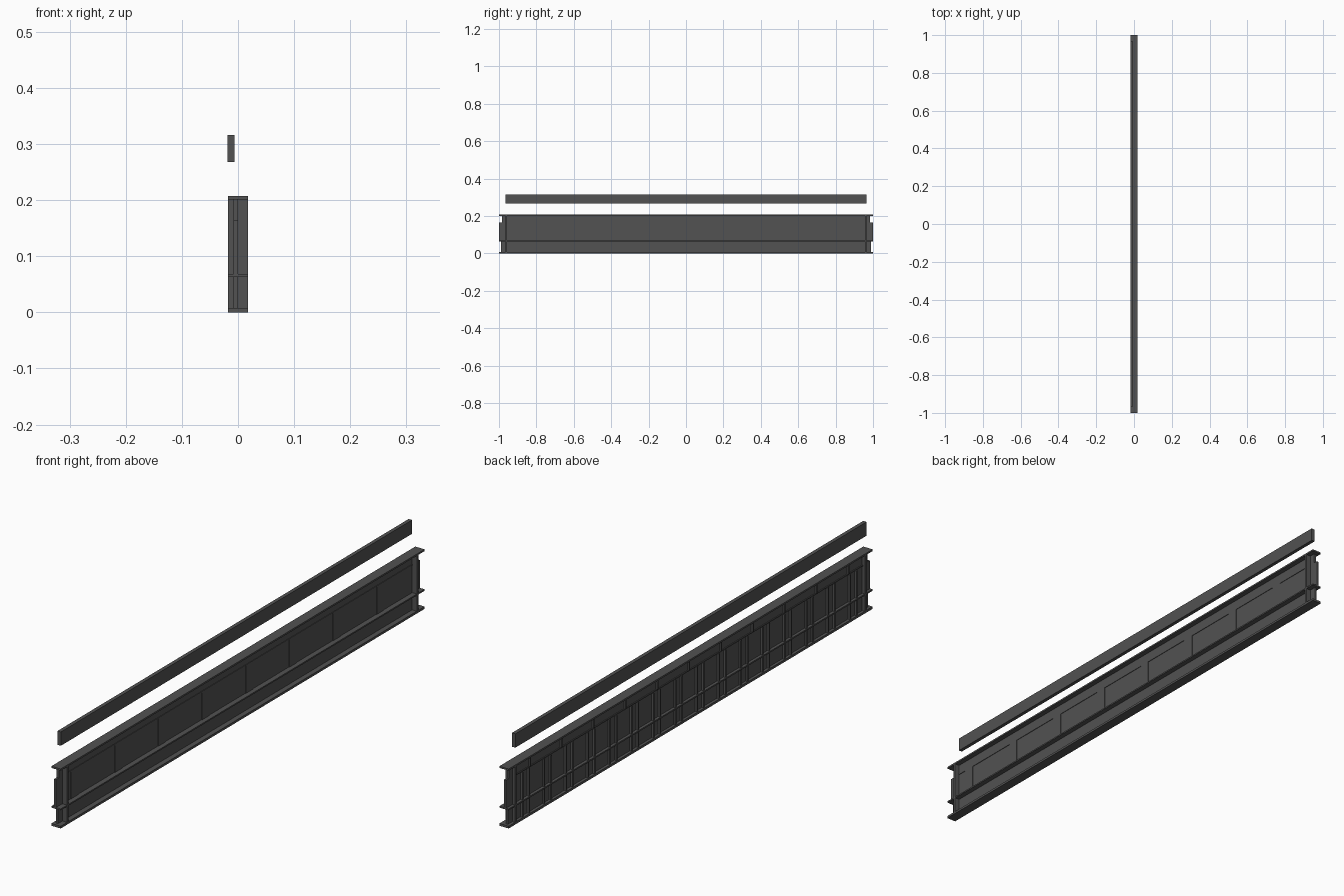
import bpy

cube = bpy.data.objects.get("Cube")
if cube:
    bpy.data.objects.remove(cube, do_unlink=True)

steel = bpy.data.materials.new("dark_grey_steel")
steel.use_nodes = True
colour = (0.085, 0.085, 0.085, 1)
steel.diffuse_color = colour
steel.node_tree.nodes["Principled BSDF"].inputs["Base Color"].default_value = colour


def boxes(name, spans):
    """One object made of boxes, each given as x, y and z ranges."""
    verts, faces = [], []
    for xs, ys, zs in spans:
        n = len(verts)
        verts += [(x, y, z) for x in xs for y in ys for z in zs]
        faces += [[n + i for i in f] for f in (
            (0, 1, 3, 2), (4, 6, 7, 5), (0, 4, 5, 1),
            (2, 3, 7, 6), (0, 2, 6, 4), (1, 5, 7, 3))]
    mesh = bpy.data.meshes.new(name)
    mesh.from_pydata(verts, [], faces)
    mesh.materials.append(steel)
    obj = bpy.data.objects.new(name, mesh)
    bpy.context.collection.objects.link(obj)
    return obj


HALF = 0.018          # half the flange width
END = 0.965           # position of the end posts
WEB = (-0.008, 0.0)
FULL = (-1, 1)
INNER = (-END, END)

# Long horizontal flanges
for name, zs in (("bottom_flange", (0, 0.008)),
                 ("middle_flange", (0.063, 0.068)),
                 ("top_flange", (0.201, 0.207))):
    boxes(name, [((-HALF, HALF), FULL, zs)])

# Web panels; the middle one runs through the end posts
boxes("lower_web", [(WEB, (-0.99, 0.99), (0.008, 0.063))])
boxes("middle_web", [(WEB, FULL, (0.068, 0.165))])
boxes("upper_web", [(WEB, (-0.985, 0.985), (0.165, 0.201))])

# Narrow rail along the joint of the two upper panels
boxes("panel_rail", [((-0.011, 0.002), INNER, (0.163, 0.167))])

# Full-height end posts
boxes("end_posts", [((-HALF, HALF), sorted((s * END, s * (END - 0.008))), (0, 0.207))
                    for s in (-1, 1)])

# Paired stiffener ribs on the inner side, flat straps on the outer side
centres = [(i - 7.5) * 0.12 for i in range(16)]
ribs = []
for c in centres:
    for s in (-1, 1):
        y = c + s * 0.018
        ribs.append(((-0.015, WEB[0]), (y - 0.003, y + 0.003), (0.068, 0.163)))
        ribs.append(((-0.015, WEB[0]), (y - 0.003, y + 0.003), (0.008, 0.063)))
boxes("stiffener_ribs", ribs)
boxes("upper_ribs", [((-0.014, WEB[0]), (c - 0.003, c + 0.003), (0.167, 0.201))
                     for c in [(i - 5) * 0.175 for i in range(11)]])
boxes("outer_straps", [((0, 0.002), (c - 0.02, c + 0.02), (0.068, 0.163))
                       for c in centres[::2]])

# Separate bar above the girder
boxes("upper_bar", [((-0.019, -0.006), INNER, (0.268, 0.316))])
